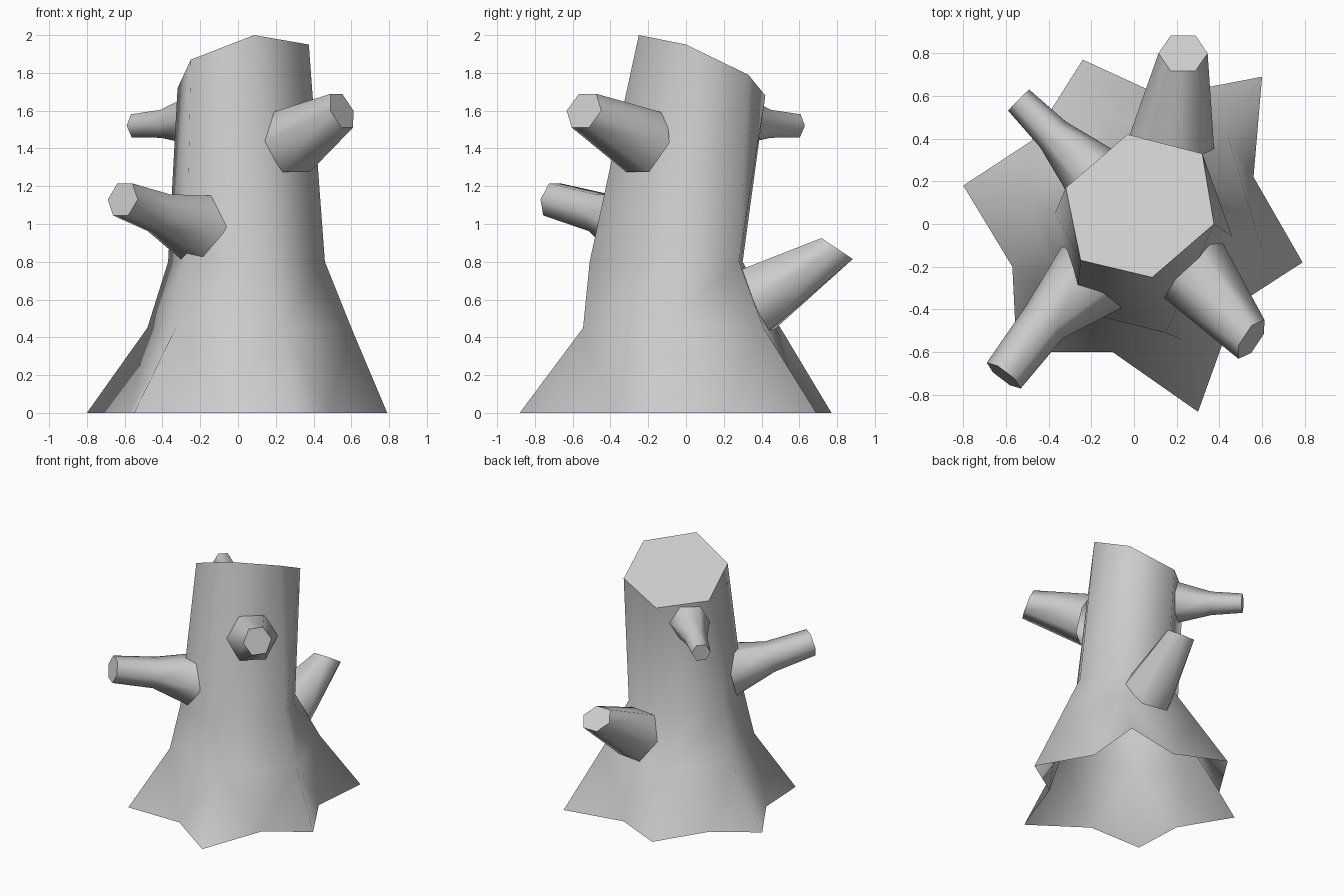
import bpy
import bmesh
from mathutils import Vector

if "Cube" in bpy.data.objects:
    bpy.data.objects.remove(bpy.data.objects["Cube"], do_unlink=True)

# One plain grey material
grey = bpy.data.materials.new("plain grey")
grey.use_nodes = True
colour = (0.6, 0.6, 0.6, 1)
grey.diffuse_color = colour
grey.node_tree.nodes["Principled BSDF"].inputs["Base Color"].default_value = colour


def finish(name, bm, cap):
    """Smooth the sides, keep the sawn end flat and crisp."""
    for f in bm.faces:
        f.smooth = f is not cap
    for e in cap.edges:
        e.smooth = False
    mesh = bpy.data.meshes.new(name)
    bm.to_mesh(mesh)
    bm.free()
    mesh.materials.append(grey)
    obj = bpy.data.objects.new(name, mesh)
    bpy.context.collection.objects.link(obj)


def bridge(bm, low, high):
    n = len(low)
    for i in range(n):
        j = (i + 1) % n
        bm.faces.new((low[i], low[j], high[j], high[i]))


# Trunk: star of roots, two hexagonal rings and a slanted sawn top
tips = [(.79, -.18), (.6, .69), (-.24, .77), (-.8, .18), (-.55, -.6), (.3, -.88)]
valleys = [(.56, .22), (.13, .6), (-.48, .39), (-.57, -.2), (-.1, -.6), (.48, -.38)]
flare = [(.6, -.12), (.44, .41), (-.15, .5), (-.48, .11), (-.33, -.39), (.23, -.545)]
waist = [(.46, -.06), (.31, .28), (-.06, .3), (-.37, .05), (-.27, -.34), (.15, -.51)]
top = [(.375, 0, 1.95), (.32, .33, 1.79), (-.03, .42, 1.68),
       (-.32, .17, 1.72), (-.25, -.17, 1.87), (.085, -.25, 2)]

bm = bmesh.new()


def ring(points, z):
    return [bm.verts.new((x, y, z)) for x, y in points]


tip, valley = ring(tips, 0), ring(valleys, 0)
low, mid = ring(flare, .45), ring(waist, .8)
high = [bm.verts.new(p) for p in top]
for i in range(6):
    j = (i + 1) % 6
    bm.faces.new((tip[i], valley[i], low[i]))
    bm.faces.new((valley[i], low[j], low[i]))
    bm.faces.new((valley[i], tip[j], low[j]))
bridge(bm, low, mid)
bridge(bm, mid, high)
finish("trunk", bm, bm.faces.new(high))


# Branches: six-sided tapering tubes along a short path of (point, radius)
def branch(name, path, end_normal=None):
    bm = bmesh.new()
    pts = [Vector(p) for p, r in path]
    rings = []
    for k, (p, r) in enumerate(path):
        axis = pts[min(k + 1, len(pts) - 1)] - pts[max(k - 1, 0)]
        if end_normal and k == len(pts) - 1:
            axis = Vector(end_normal)
        axis.normalize()
        side = axis.cross(Vector((0, 0, 1))).normalized()
        up = side.cross(axis)
        verts = []
        for s, u in ((1, 0), (.5, .87), (-.5, .87), (-1, 0), (-.5, -.87), (.5, -.87)):
            verts.append(bm.verts.new(pts[k] + r * (s * side + u * up)))
        rings.append(verts)
    for a, b in zip(rings, rings[1:]):
        bridge(bm, a, b)
    cap = bm.faces.new(rings[-1])
    bmesh.ops.recalc_face_normals(bm, faces=bm.faces)
    if cap.normal.dot(pts[-1] - pts[-2]) < 0:
        bmesh.ops.reverse_faces(bm, faces=bm.faces)
    finish(name, bm, cap)


branch("front_right_branch", [((-.2, -.25, .98), .2), ((-.42, -.46, 1.06), .115),
                              ((-.61, -.71, 1.13), .1)])
branch("front_left_branch", [((.27, -.21, 1.43), .19), ((.55, -.54, 1.6), .11)],
       (.75, -.5, .35))
branch("back_left_branch", [((.17, .34, .58), .21), ((.23, .8, .87), .115)],
       (0, .55, .83))
branch("back_right_branch", [((-.2, .24, 1.55), .15), ((-.38, .42, 1.53), .085),
                             ((-.54, .58, 1.52), .07)])
